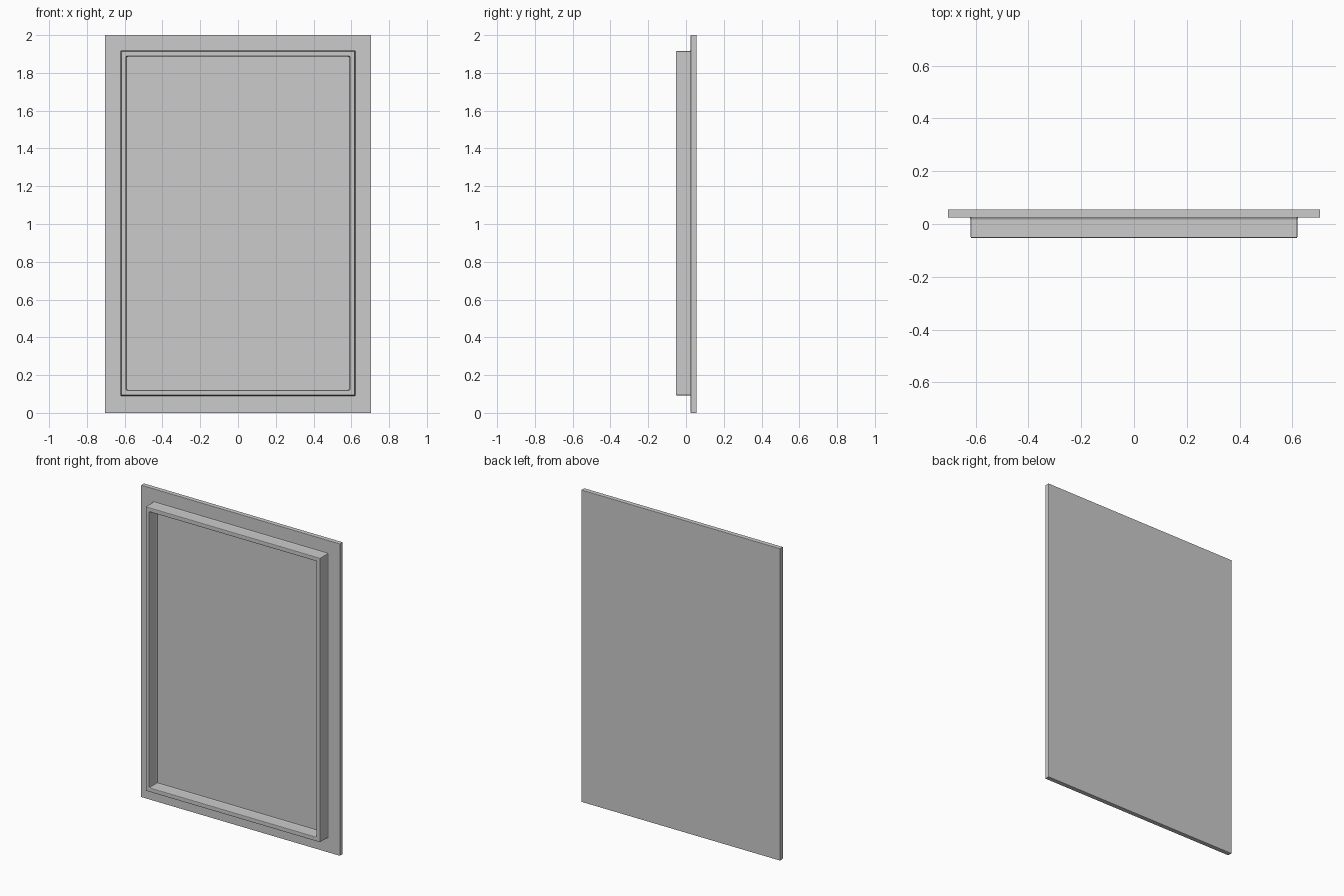
import bpy, bmesh

if "Cube" in bpy.data.objects:
    bpy.data.objects.remove(bpy.data.objects["Cube"])


def finish(bm, name, width):
    bmesh.ops.recalc_face_normals(bm, faces=bm.faces)
    mesh = bpy.data.meshes.new(name)
    bm.to_mesh(mesh)
    bm.free()
    ob = bpy.data.objects.new(name, mesh)
    bpy.context.collection.objects.link(ob)
    bev = ob.modifiers.new("soft_edges", 'BEVEL')
    bev.width = width
    bev.segments = 2
    bev.limit_method = 'ANGLE'
    bev.angle_limit = 1.0
    return ob


# Flat back panel
bm = bmesh.new()
bmesh.ops.create_cube(bm, size=1)
for v in bm.verts:
    v.co.x *= 1.41
    v.co.y = 0.04 + v.co.y * 0.03
    v.co.z = 1 + v.co.z * 2
finish(bm, "back_panel", 0.002)

# Raised rectangular rim: a profile of (outward offset, y) swept round the middle
# line, flared slightly where it meets the panel
half_x, half_z, mid_z = 0.605, 0.897, 1.004
profile = [(0.018, 0.026), (0.014, 0.018), (0.014, -0.053),
           (-0.013, -0.053), (-0.013, 0.018), (-0.017, 0.026)]
bm = bmesh.new()
rings = []
for sx, sz in ((-1, -1), (1, -1), (1, 1), (-1, 1)):
    rings.append([bm.verts.new((sx * (half_x + d), y, mid_z + sz * (half_z + d)))
                  for d, y in profile])
n = len(profile)
for i in range(4):
    a, b = rings[i], rings[(i + 1) % 4]
    for j in range(n):
        k = (j + 1) % n
        bm.faces.new((a[j], b[j], b[k], a[k]))
finish(bm, "raised_rim", 0.004)
